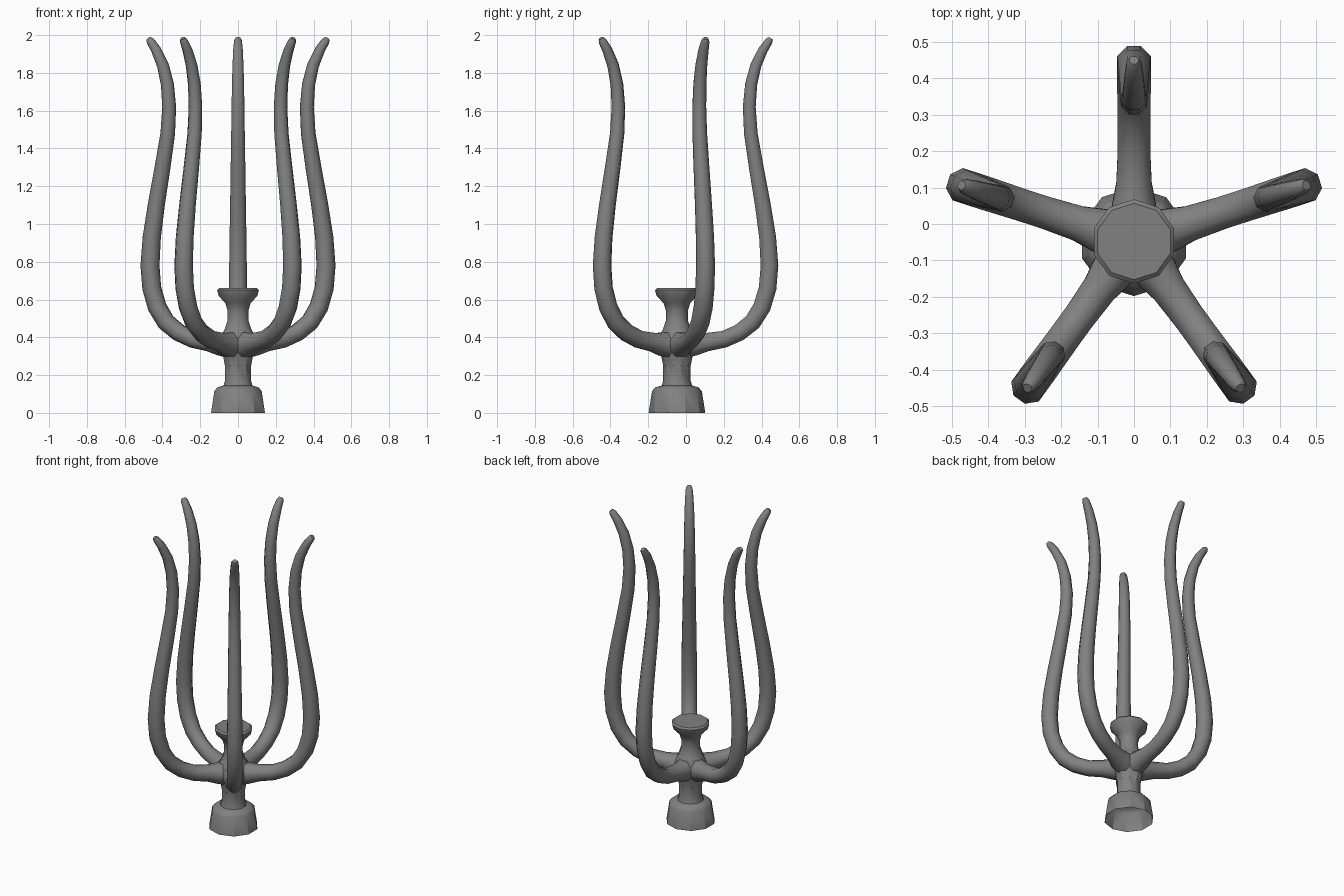
import bpy, bmesh
from math import sin, cos, pi, radians
from mathutils import Vector

cube = bpy.data.objects.get("Cube")
if cube:
    bpy.data.objects.remove(cube)

AXIS = Vector((0, -0.048, 0))

metal = bpy.data.materials.new("dark grey metal")
metal.use_nodes = True
GREY = (0.22, 0.22, 0.22, 1)
metal.diffuse_color = GREY
metal.node_tree.nodes["Principled BSDF"].inputs["Base Color"].default_value = GREY


def loft(name, rings, cap_start, cap_end, angle):
    """Skin a list of equal-sided point rings into one smooth object."""
    bm = bmesh.new()
    loops = [[bm.verts.new(p) for p in ring] for ring in rings]
    n = len(loops[0])
    for a, b in zip(loops, loops[1:]):
        for i in range(n):
            j = (i + 1) % n
            bm.faces.new((a[i], a[j], b[j], b[i]))
    if cap_start:
        bm.faces.new(loops[0][::-1])
    if cap_end:
        bm.faces.new(loops[-1])
    bmesh.ops.recalc_face_normals(bm, faces=bm.faces)
    mesh = bpy.data.meshes.new(name)
    bm.to_mesh(mesh)
    bm.free()
    mesh.materials.append(metal)
    obj = bpy.data.objects.new(name, mesh)
    obj.location = AXIS
    bpy.context.collection.objects.link(obj)
    bpy.ops.object.select_all(action='DESELECT')
    obj.select_set(True)
    bpy.context.view_layer.objects.active = obj
    bpy.ops.object.shade_smooth_by_angle(angle=radians(angle))
    return obj


# Central stem: open socket, neck, hub and flared cap (radius, height)
STEM = [(0.15, 0), (0.132, 0.115), (0.115, 0.135), (0.08, 0.145), (0.073, 0.17),
        (0.073, 0.25), (0.085, 0.31), (0.10, 0.35), (0.10, 0.40), (0.075, 0.44),
        (0.058, 0.49), (0.058, 0.54), (0.07, 0.58), (0.108, 0.62), (0.116, 0.65),
        (0.105, 0.66)]
SIDES = 10
stem_rings = [[Vector((r * sin(2 * pi * i / SIDES), r * cos(2 * pi * i / SIDES), z))
               for i in range(SIDES)] for r, z in STEM]
loft("stem", stem_rings, False, True, 35)

# Prong centre line: distance from the axis, height, thickness
PRONG = [(0.03, 0.36, 0.075), (0.10, 0.365, 0.062), (0.16, 0.375, 0.05),
         (0.25, 0.39, 0.046), (0.33, 0.425, 0.046), (0.40, 0.48, 0.047),
         (0.45, 0.56, 0.048), (0.48, 0.66, 0.048), (0.49, 0.78, 0.048),
         (0.48, 0.93, 0.046), (0.455, 1.10, 0.043), (0.42, 1.30, 0.040),
         (0.391, 1.48, 0.037), (0.383, 1.62, 0.035), (0.393, 1.74, 0.033),
         (0.418, 1.84, 0.030), (0.455, 1.92, 0.026), (0.487, 1.968, 0.021),
         (0.498, 1.983, 0.013)]


def prong(name, angle):
    out = Vector((cos(angle), sin(angle), 0))
    side = Vector((-sin(angle), cos(angle), 0))
    centres = [out * r + Vector((0, 0, z)) for r, z, _ in PRONG]
    rings = []
    for k, (c, (_, _, t)) in enumerate(zip(centres, PRONG)):
        along = centres[min(k + 1, len(centres) - 1)] - centres[max(k - 1, 0)]
        across = along.normalized().cross(side)
        ring = [2 * pi * (i + 0.5) / 8 for i in range(8)]
        rings.append([c + (side * cos(a) + across * sin(a)) * t * 1.05 for a in ring])
    loft(name, rings, True, True, 50)


for label, degrees in (("back", 90), ("right", 162), ("front_right", 234),
                       ("front_left", 306), ("left", 18)):
    prong(label + "_prong", radians(degrees))
